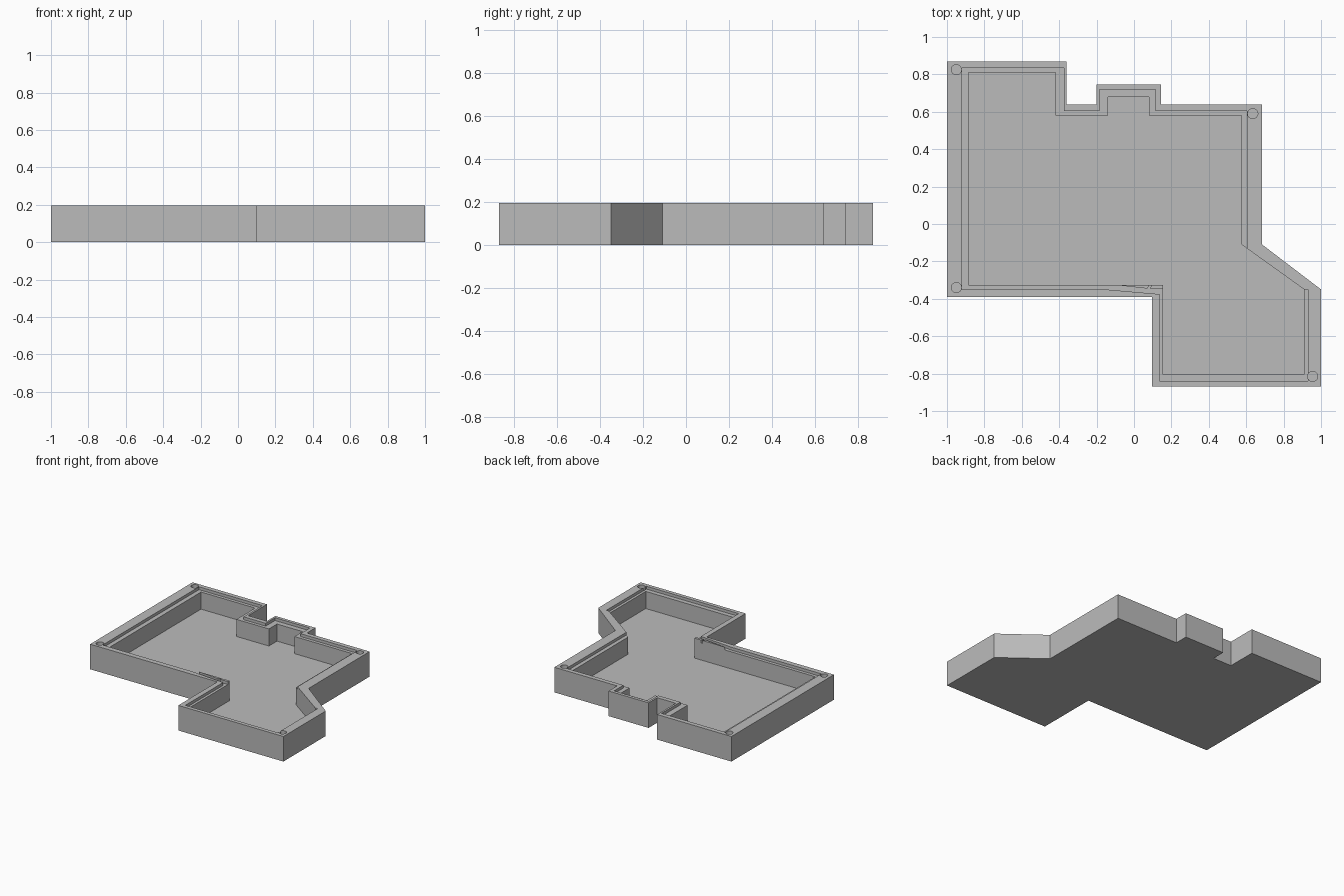
import bpy, bmesh
from math import cos, sin, tau

if "Cube" in bpy.data.objects:
    bpy.data.objects.remove(bpy.data.objects["Cube"])

TOP, LEDGE, FLOOR, HOLE_BOTTOM = 0.195, 0.173, 0.04, 0.08
OVER = 0.3  # cutters reach above the rim

grey = bpy.data.materials.new("plain grey")
grey.use_nodes = True
grey.diffuse_color = (0.5, 0.5, 0.5, 1)
grey.node_tree.nodes["Principled BSDF"].inputs["Base Color"].default_value = (0.5, 0.5, 0.5, 1)


def prism(name, outlines, z0, z1):
    """Upright solid made from one or more flat outlines."""
    bm = bmesh.new()
    for pts in outlines:
        face = bm.faces.new([bm.verts.new((x, y, z0)) for x, y in pts])
        ext = bmesh.ops.extrude_face_region(bm, geom=[face])
        for v in ext["geom"]:
            if isinstance(v, bmesh.types.BMVert):
                v.co.z = z1
    bmesh.ops.recalc_face_normals(bm, faces=bm.faces)
    mesh = bpy.data.meshes.new(name)
    bm.to_mesh(mesh)
    bm.free()
    mesh.materials.append(grey)
    obj = bpy.data.objects.new(name, mesh)
    bpy.context.collection.objects.link(obj)
    return obj


def cut(target, cutter):
    """Subtract the cutter, then discard it."""
    mod = target.modifiers.new("cut", "BOOLEAN")
    mod.operation = "DIFFERENCE"
    mod.solver = "EXACT"
    mod.object = cutter
    bpy.context.view_layer.objects.active = target
    bpy.ops.object.modifier_apply(modifier=mod.name)
    bpy.data.objects.remove(cutter)


def circle(cx, cy, r=0.027, n=32):
    return [(cx + r * cos(tau * i / n), cy + r * sin(tau * i / n)) for i in range(n)]


# Outer wall outline, main cavity, and the shallow lid recess
outer = [(-1, .87), (-.36, .87), (-.36, .64), (-.2, .64), (-.2, .745), (.145, .745),
         (.145, .64), (.685, .64), (.685, -.11), (1, -.35), (1, -.87), (.095, -.87),
         (.095, -.39), (-1, -.39)]
cavity = [(-.885, .81), (-.42, .81), (-.42, .58), (-.14, .58), (-.14, .68), (.08, .68),
          (.08, .58), (.575, .58), (.575, -.11), (.91, -.35), (.91, -.805),
          (.155, -.805), (.155, -.325), (-.885, -.325)]
# The recess stays inside the cavity along the slanted wall, so no ledge forms there
recess = [(-.92, .835), (-.375, .835), (-.375, .605), (-.185, .605), (-.185, .72),
          (.115, .72), (.115, .605), (.605, .605), (.605, -.131), (.58, -.15),
          (.89, -.37), (.9, -.35), (.93, -.35), (.93, -.84), (.135, -.84),
          (.135, -.375), (-.15, -.35), (-.92, -.35)]

# Tray body
tray = prism("tray", [outer], 0, TOP)
cut(tray, prism("cavity_cutter", [cavity], FLOOR, OVER))
cut(tray, prism("recess_cutter", [recess], LEDGE, OVER))

# Corner screw holes
holes = [(-.95, .825), (.635, .59), (.955, -.815), (-.95, -.34)]
cut(tray, prism("hole_cutter", [circle(x, y) for x, y in holes], HOLE_BOTTOM, OVER))

# Thin raised slivers left on the ledge by the inside corner
prism("ledge_slivers", [[(-.11, -.325), (.07, -.345), (.085, -.325)],
                        [(.085, -.345), (.155, -.345), (.155, -.325), (.097, -.325)]],
      LEDGE - .005, TOP)
